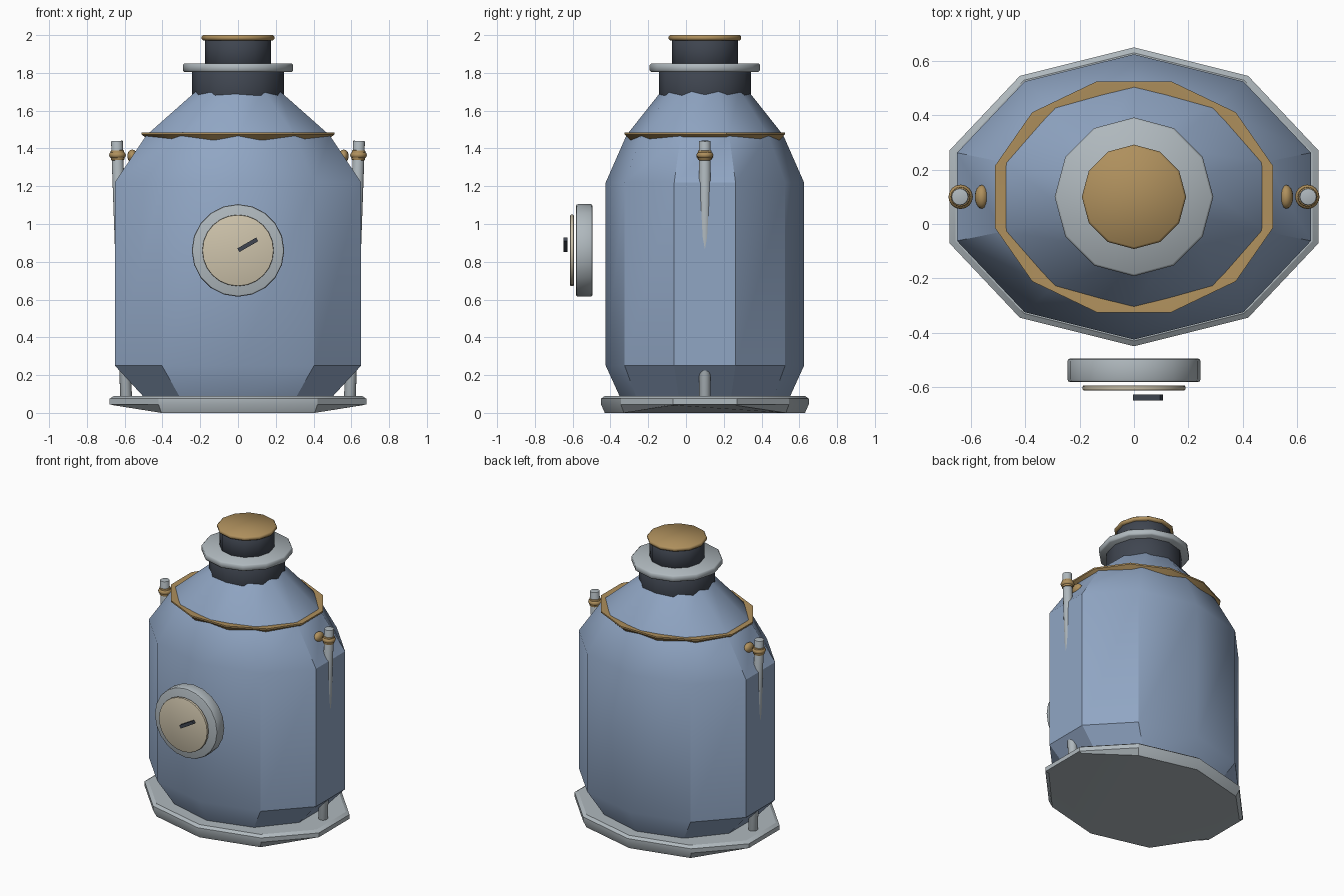
import bpy, bmesh, math
from mathutils import Vector

if "Cube" in bpy.data.objects:
    bpy.data.objects.remove(bpy.data.objects["Cube"])

CY = 0.1  # y of the tank axis


def material(name, rgb):
    m = bpy.data.materials.new(name)
    m.diffuse_color = (*rgb, 1)
    m.use_nodes = True
    m.node_tree.nodes["Principled BSDF"].inputs["Base Color"].default_value = m.diffuse_color
    return m


BLUE = material("blue_enamel", (0.28, 0.38, 0.55))
STEEL = material("steel", (0.43, 0.48, 0.51))
BRASS = material("brass", (0.43, 0.28, 0.11))
DARK = material("dark_metal", (0.05, 0.06, 0.08))
CREAM = material("cream", (0.62, 0.55, 0.41))


def finish(bm, name, mat, angle=30):
    bmesh.ops.recalc_face_normals(bm, faces=bm.faces[:])
    me = bpy.data.meshes.new(name)
    bm.to_mesh(me)
    bm.free()
    ob = bpy.data.objects.new(name, me)
    bpy.context.collection.objects.link(ob)
    me.materials.append(mat)
    bpy.ops.object.select_all(action='DESELECT')
    ob.select_set(True)
    bpy.context.view_layer.objects.active = ob
    bpy.ops.object.shade_smooth_by_angle(angle=math.radians(angle))
    return ob


def loft(name, rings, sides, mat, offset=0.0, angle=30, tweak=None):
    """Stack of elliptical rings (rx, ry, z) around the tank axis."""
    bm = bmesh.new()
    loops = []
    for k, (rx, ry, z) in enumerate(rings):
        loop = []
        for i in range(sides):
            a = math.radians(offset) + math.tau * i / sides
            p = Vector((rx * math.cos(a), CY + ry * math.sin(a), z))
            loop.append(bm.verts.new(tweak(k, p) if tweak else p))
        loops.append(loop)
    for lo, hi in zip(loops, loops[1:]):
        for i in range(sides):
            j = (i + 1) % sides
            bm.faces.new((lo[i], lo[j], hi[j], hi[i]))
    bm.faces.new(loops[0])
    bm.faces.new(loops[-1])
    return finish(bm, name, mat, angle)


def disc(name, r, z0, z1, mat, b=0.008, sides=12):
    """Round plate with softened rims."""
    return loft(name, [(r - b, r - b, z0), (r, r, z0 + b), (r, r, z1 - b), (r - b, r - b, z1)],
                sides, mat, angle=50)


def rod(name, p, q, r, mat, sides=16, b=0.006):
    """Bevelled cylinder between two points."""
    p, q = Vector(p), Vector(q)
    bm = bmesh.new()
    bmesh.ops.create_cone(bm, cap_ends=True, segments=sides, radius1=r, radius2=r, depth=(q - p).length)
    rims = [e for e in bm.edges if abs(e.verts[0].co.z - e.verts[1].co.z) < 1e-5]
    bmesh.ops.bevel(bm, geom=rims, offset=b, segments=2, affect='EDGES', profile=0.5)
    rot = (q - p).to_track_quat('Z', 'Y').to_matrix().to_4x4()
    bmesh.ops.transform(bm, matrix=rot, verts=bm.verts)
    bmesh.ops.translate(bm, vec=(p + q) / 2, verts=bm.verts)
    return finish(bm, name, mat)


# Base plate: ten-sided, underside cut up towards both ends
def lift_ends(k, p):
    if k == 0 and abs(p.x) > 0.5:
        p.z = 0.04
    return p


loft("base_plate", [(0.69, 0.53, 0), (0.715, 0.55, 0.045), (0.715, 0.55, 0.075), (0.69, 0.53, 0.09)],
     10, STEEL, offset=18, tweak=lift_ends)

# Tank body with chamfered foot, shoulder and dome
loft("tank_body", [(0.525, 0.45, 0.085), (0.685, 0.525, 0.25), (0.685, 0.525, 1.22),
                   (0.51, 0.415, 1.47), (0.225, 0.225, 1.71)], 10, BLUE, offset=18)

# Brass band around the shoulder
loft("shoulder_band", [(0.49, 0.41, 1.445), (0.53, 0.44, 1.475), (0.53, 0.44, 1.485), (0.515, 0.427, 1.485),
                       (0.46, 0.38, 1.48)], 12, BRASS, offset=15)

# Neck and cap
disc("lower_neck", 0.243, 1.60, 1.82, DARK, 0.004)
disc("neck_flange", 0.292, 1.805, 1.85, STEEL)
disc("upper_neck", 0.175, 1.84, 1.98, DARK, 0.004)
disc("cap", 0.192, 1.972, 2.0, BRASS)

# Side pipes with collars and rivets, mirrored left and right
for s, side in ((-1, "left"), (1, "right")):
    rod(side + "_pipe", (s * 0.592, CY, 0.07), (s * 0.641, CY, 1.44), 0.031, STEEL, b=0.003)
    rod(side + "_collar", (s * 0.637, CY, 1.338), (s * 0.639, CY, 1.39), 0.036, BRASS, b=0.004)
    bpy.ops.mesh.primitive_torus_add(location=(s * 0.638, CY, 1.365), major_radius=0.027, minor_radius=0.018,
                                     major_segments=16, minor_segments=8)
    ring = bpy.context.object
    ring.name = side + "_collar_ring"
    ring.data.materials.append(BRASS)
    bpy.ops.object.shade_smooth()
    bpy.ops.mesh.primitive_uv_sphere_add(segments=16, ring_count=10, radius=1, location=(s * 0.56, CY, 1.36))
    rivet = bpy.context.object
    rivet.name = side + "_rivet"
    rivet.scale = (0.026, 0.044, 0.034)
    rivet.data.materials.append(BRASS)
    bpy.ops.object.shade_smooth()

# Front gauge: housing, dial and needle
GZ = 0.86
rod("gauge_housing", (0, -0.495, GZ), (0, -0.582, GZ), 0.245, STEEL, sides=20, b=0.01)
rod("gauge_dial", (0, -0.594, GZ), (0, -0.613, GZ), 0.189, CREAM, sides=24, b=0.005)
bpy.ops.mesh.primitive_cube_add(size=1, location=(0.052, -0.638, GZ + 0.03))
needle = bpy.context.object
needle.name = "gauge_needle"
needle.scale = (0.115, 0.022, 0.022)
needle.rotation_euler = (0, -math.radians(30), 0)
needle.data.materials.append(DARK)
bevel = needle.modifiers.new("bevel", 'BEVEL')
bevel.width = 0.005
bevel.segments = 2
